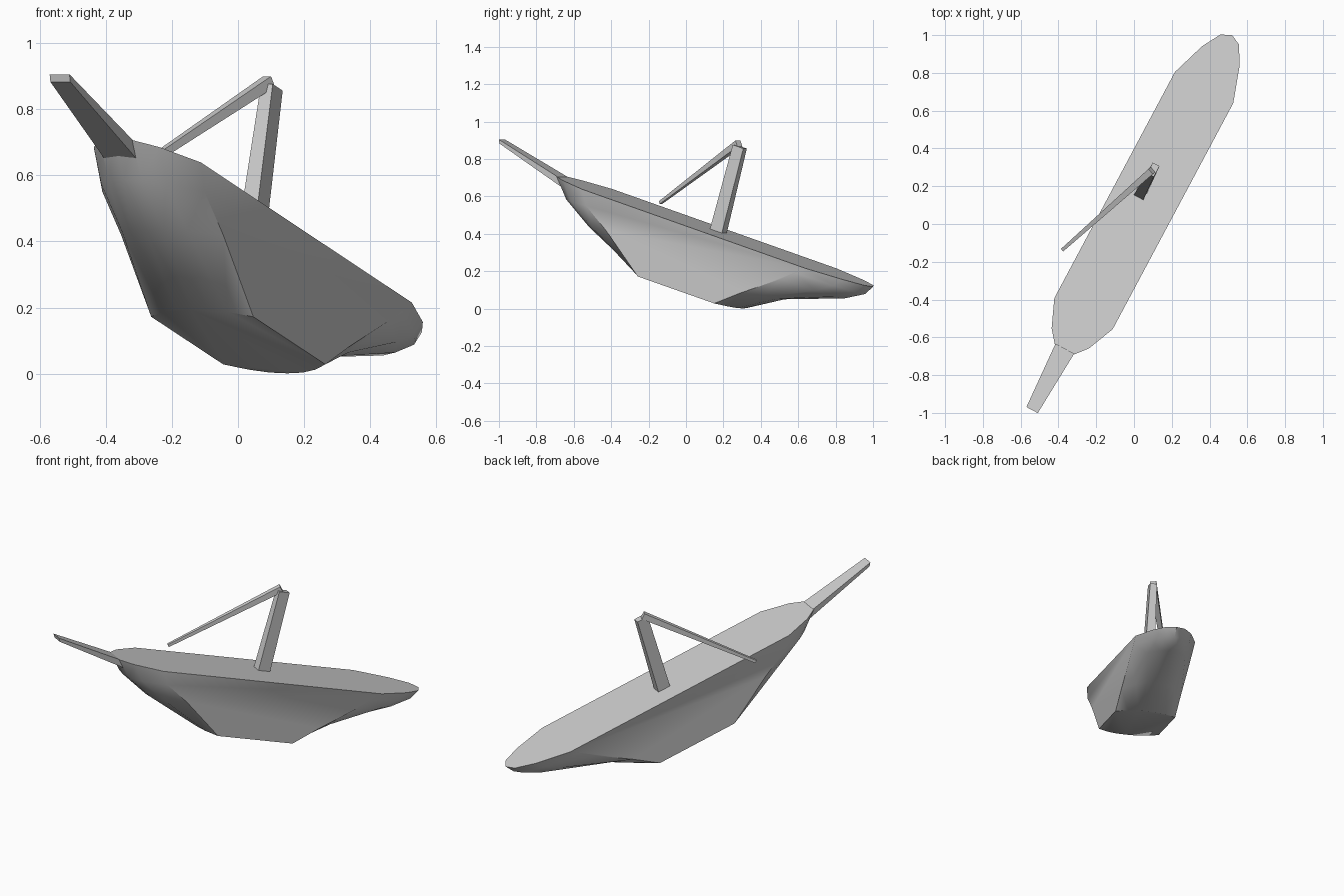
import bpy, bmesh, math
from mathutils import Matrix, Vector

if "Cube" in bpy.data.objects:
    bpy.data.objects.remove(bpy.data.objects["Cube"])

# Boat frame: s runs along the hull (bow negative), t across, z up
YAW = math.atan2(1.2, 0.64)
FRAME = Matrix.Rotation(YAW, 4, 'Z')
MID = 0.0125


def finish(name, bm, smooth=False):
    bmesh.ops.recalc_face_normals(bm, faces=bm.faces)
    me = bpy.data.meshes.new(name)
    bm.to_mesh(me)
    bm.free()
    ob = bpy.data.objects.new(name, me)
    bpy.context.collection.objects.link(ob)
    if smooth:
        bpy.ops.object.select_all(action='DESELECT')
        ob.select_set(True)
        bpy.context.view_layer.objects.active = ob
        bpy.ops.object.shade_smooth_by_angle(angle=math.radians(35))
    return ob


def bar(name, end_a, end_b):
    """Four-sided tapered bar between two quads of boat-frame or world points."""
    bm = bmesh.new()
    a = [bm.verts.new(p) for p in end_a]
    b = [bm.verts.new(p) for p in end_b]
    bm.faces.new(a)
    bm.faces.new(b)
    for i in range(4):
        j = (i + 1) % 4
        bm.faces.new((a[i], a[j], b[j], b[i]))
    return finish(name, bm)


# Hull: rounded ends lofted from an edge profile to a centre profile
HALF = (-0.175, -0.112, -0.056, 0, 0.056, 0.112, 0.175)
BOW_EDGE = [(-.545, .639), (-.52, .55), (-.40, .42), (-.206, .172)]
BOW_MID = [(-.77, .709), (-.71, .585), (-.57, .436), (-.276, .194)]
STERN_EDGE = [(.812, .215), (.75, .19), (.66, .158), (.42, .085), (.257, .028)]
STERN_MID = [(1.127, .117), (1.078, .078), (.954, .055), (.59, .05), (.34, .001)]
BOW_W = (0, .66, .96, 1, .96, .66, 0)
STERN_W = (0, .6, .914, 1, .914, .6, 0)

bm = bmesh.new()


def loft(edge, mid, weights):
    rows = []
    for (s0, z0), (s1, z1) in zip(edge, mid):
        rows.append([bm.verts.new(FRAME @ Vector((s0 + (s1 - s0) * w, MID + t, z0 + (z1 - z0) * w)))
                     for t, w in zip(HALF, weights)])
    for r, q in zip(rows, rows[1:]):
        for i in range(len(HALF) - 1):
            bm.faces.new((r[i], r[i + 1], q[i + 1], q[i]))
    return rows


bow = loft(BOW_EDGE, BOW_MID, BOW_W)
stern = loft(STERN_EDGE, STERN_MID, STERN_W)
bm.faces.new(bow[0] + stern[0][::-1])       # deck
bm.faces.new(bow[-1] + stern[-1][::-1])     # bottom
for k in (0, -1):                           # flat sides
    bm.faces.new([r[k] for r in bow] + [r[k] for r in reversed(stern)])
finish("hull", bm, smooth=True)


# Bowsprit: tapered wedge rising from the bow
def slab_end(w, top, low):
    return [FRAME @ Vector((s, MID + t, z)) for (s, z), t in
            ((top, -w), (top, w), (low, w), (low, -w))]


bar("bowsprit", slab_end(.056, (-.757, .706), (-.712, .638)),
    slab_end(.034, (-1.123, .905), (-1.118, .882)))


# Mast: tapered post square to the sloping deck
def mast_end(s, t, z, a, b):
    return [FRAME @ Vector((s + i * a, t + j * b, z - .3125 * i * a))
            for i, j in ((-1, -1), (1, -1), (1, 1), (-1, 1))]


bar("mast", mast_end(.172, .045, .415, .036, .028),
    mast_end(.302, .045, .866, .032, .02))


# Boom: thin tapered spar from the mast head down past the side
low, high = Vector((-.378, -.136, .567)), Vector((.094, .283, .883))
d = (high - low).normalized()
side = d.cross(Vector((0, 0, 1))).normalized()
up = side.cross(d)


def boom_end(c, a, b):
    return [c + side * i * a + up * j * b for i, j in ((-1, -1), (1, -1), (1, 1), (-1, 1))]


bar("boom", boom_end(low, .009, .008), boom_end(high, .018, .018))
